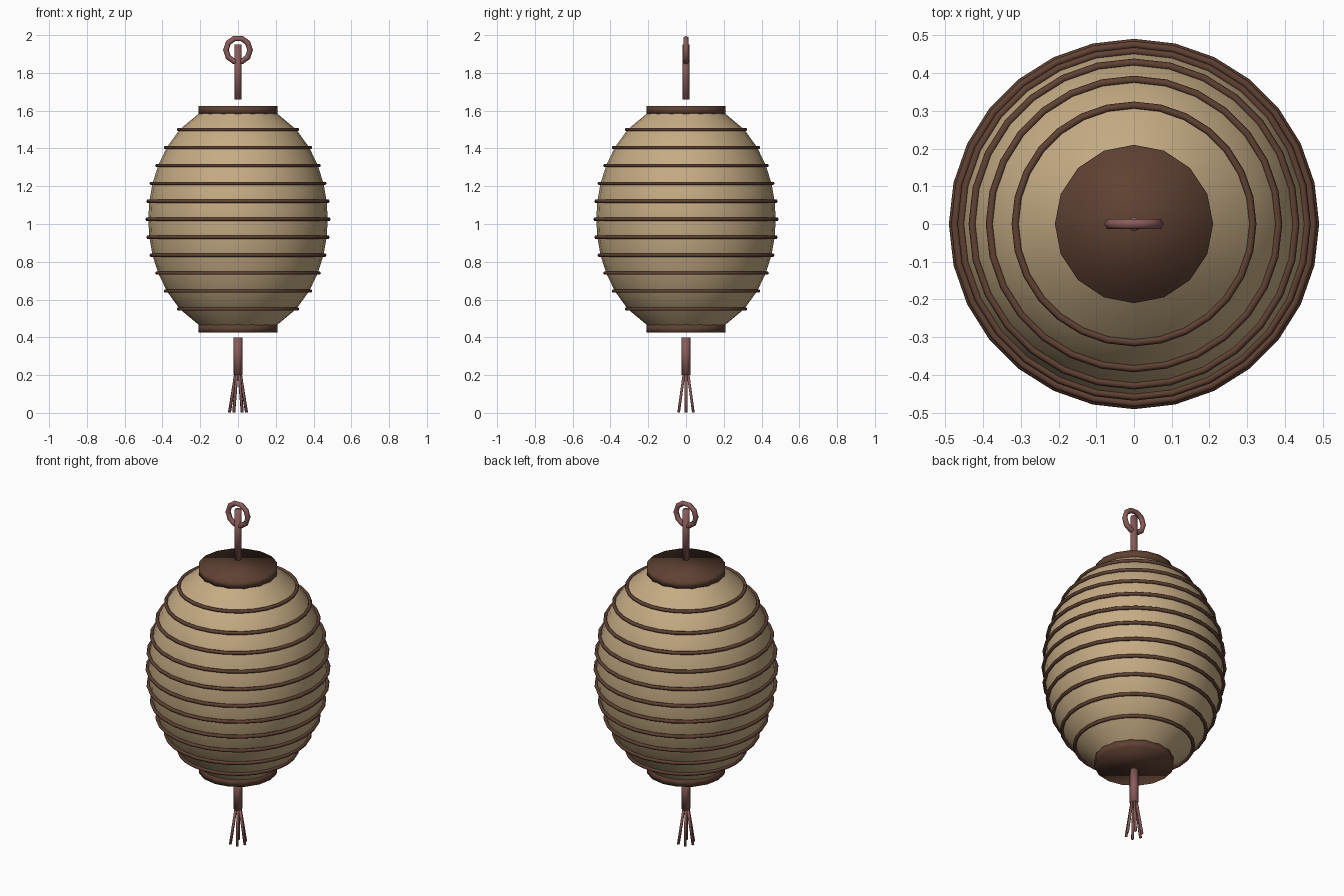
import bpy, math
from mathutils import Vector

if "Cube" in bpy.data.objects:
    bpy.data.objects.remove(bpy.data.objects["Cube"])


def material(name, rgb):
    m = bpy.data.materials.new(name)
    m.diffuse_color = (*rgb, 1)
    m.use_nodes = True
    m.node_tree.nodes["Principled BSDF"].inputs["Base Color"].default_value = m.diffuse_color
    return m


paper = material("tan_paper", (0.56, 0.41, 0.23))
wood = material("dark_brown", (0.115, 0.053, 0.033))
cord = material("rose_brown", (0.25, 0.105, 0.098))

MID, HALF_W, HALF_H = 1.025, 0.475, 0.625


def shell_radius(z):
    return HALF_W * math.sqrt(1 - ((z - MID) / HALF_H) ** 2)


def finish(obj, name, mat):
    obj.name = name
    obj.data.materials.append(mat)
    for p in obj.data.polygons:
        p.use_smooth = True
    return obj


def rod(name, a, b, r1, r2, sides, mat):
    a, b = Vector(a), Vector(b)
    bpy.ops.mesh.primitive_cone_add(vertices=sides, radius1=r1, radius2=r2,
                                    depth=(b - a).length, location=(a + b) / 2,
                                    rotation=(b - a).to_track_quat('Z', 'Y').to_euler())
    return finish(bpy.context.object, name, mat)


def ring(name, z, major, minor, segs, sides, mat, upright=False):
    bpy.ops.mesh.primitive_torus_add(major_radius=major, minor_radius=minor,
                                     major_segments=segs, minor_segments=sides,
                                     location=(0, 0, z),
                                     rotation=(math.pi / 2 if upright else 0, 0, 0))
    return finish(bpy.context.object, name, mat)


# paper shell: lathed, truncated ellipse
SEGS, ROWS, Z0, STEP = 28, 12, 0.455, 0.095
verts, faces = [], []
for i in range(ROWS + 1):
    z = Z0 + i * STEP
    r = shell_radius(z)
    for j in range(SEGS):
        t = 2 * math.pi * j / SEGS
        verts.append((r * math.cos(t), r * math.sin(t), z))
for i in range(ROWS):
    for j in range(SEGS):
        k = (j + 1) % SEGS
        faces.append((i * SEGS + j, i * SEGS + k, (i + 1) * SEGS + k, (i + 1) * SEGS + j))
mesh = bpy.data.meshes.new("paper_shell")
mesh.from_pydata(verts, [], faces)
shell = bpy.data.objects.new("paper_shell", mesh)
bpy.context.collection.objects.link(shell)
finish(shell, "paper_shell", paper)

# ribs around the shell
for i in range(1, ROWS):
    z = Z0 + i * STEP
    ring(f"rib_{i}", z, shell_radius(z) + 0.006, 0.01, 28, 6, wood)

# end caps
rod("bottom_cap", (0, 0, 0.425), (0, 0, 0.467), 0.21, 0.21, 16, wood)
rod("top_cap", (0, 0, 1.583), (0, 0, 1.625), 0.21, 0.21, 16, wood)

# hanger: stem and loop
rod("hanger_stem", (0, 0, 1.66), (0, 0, 1.95), 0.019, 0.019, 8, cord)
ring("hanger_loop", 1.921, 0.064, 0.015, 10, 6, cord, upright=True)

# tassel: knot and six splayed strands
rod("tassel_knot", (0, 0, 0.2), (0, 0, 0.4), 0.023, 0.023, 8, cord)
for i in range(6):
    t = math.pi / 3 * i
    c, s = math.cos(t), math.sin(t)
    rod(f"tassel_strand_{i + 1}", (0.012 * c, 0.012 * s, 0.21),
        (0.045 * c, 0.045 * s, 0.002), 0.008, 0.008, 6, cord)
